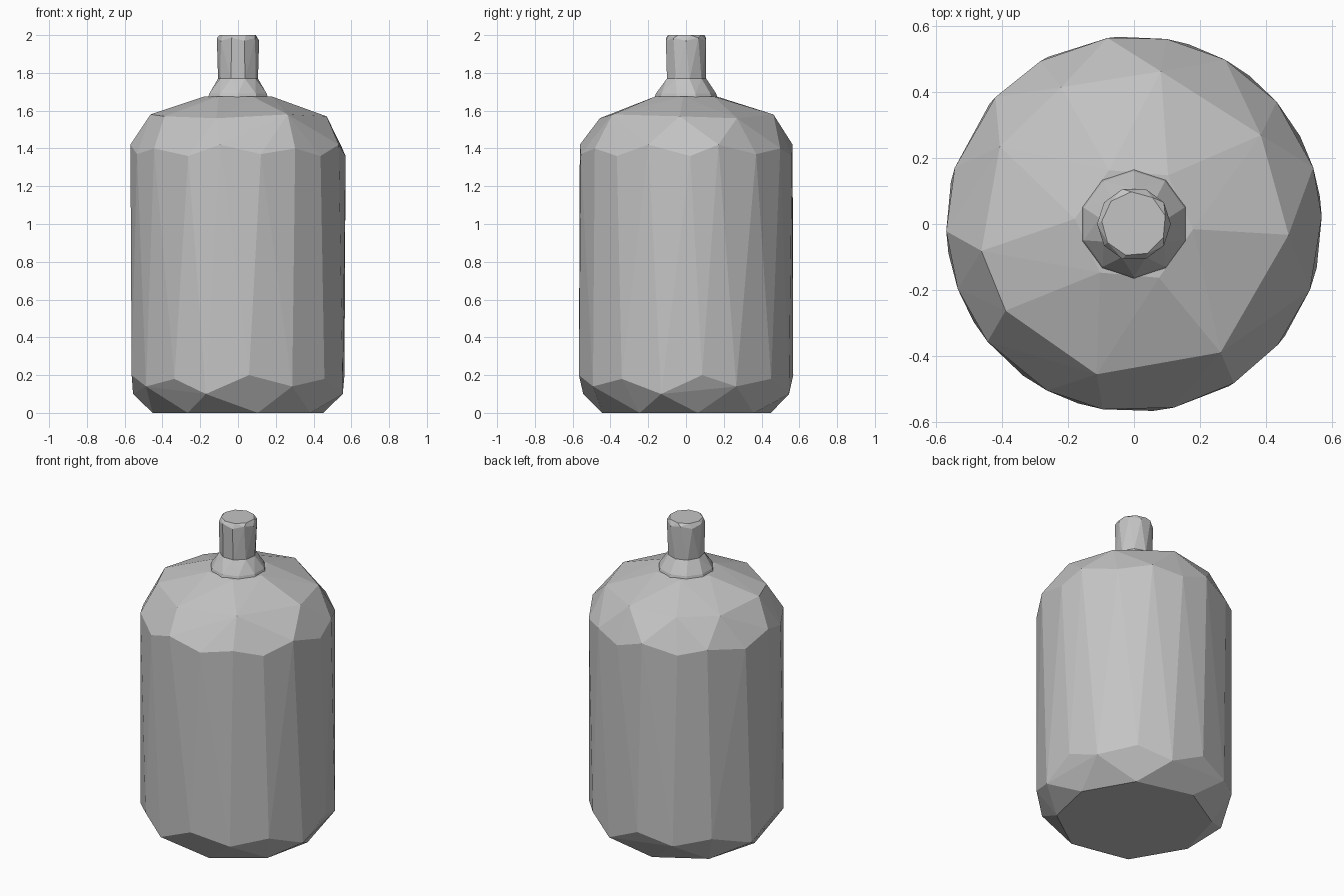
import bpy
import bmesh
import random
from math import cos, sin, radians
from mathutils import Vector

random.seed(4)
if "Cube" in bpy.data.objects:
    bpy.data.objects.remove(bpy.data.objects["Cube"], do_unlink=True)

grey = bpy.data.materials.new("plain_grey")
grey.use_nodes = True
colour = (0.55, 0.55, 0.55, 1)
grey.diffuse_color = colour
grey.node_tree.nodes["Principled BSDF"].inputs["Base Color"].default_value = colour


def ring(radius, heights, angles):
    """Points round the axis; heights are cycled to make a zigzag edge."""
    return [Vector((radius * cos(radians(a)), radius * sin(radians(a)),
                    heights[i % len(heights)])) for i, a in enumerate(angles)]


def even(count, start=0, jitter=0):
    return [start + 360 * i / count + random.uniform(-jitter, jitter)
            for i in range(count)]


def faceted(name, points):
    """Wrap a set of rings in a flat-shaded convex skin."""
    bm = bmesh.new()
    for p in points:
        bm.verts.new(p)
    hull = bmesh.ops.convex_hull(bm, input=bm.verts)
    loose = {v for v in hull["geom_interior"] + hull["geom_unused"]
             if isinstance(v, bmesh.types.BMVert)}
    bmesh.ops.delete(bm, geom=list(loose), context='VERTS')
    bmesh.ops.dissolve_limit(bm, angle_limit=radians(1),
                             verts=bm.verts, edges=bm.edges)
    bmesh.ops.recalc_face_normals(bm, faces=bm.faces)
    mesh = bpy.data.meshes.new(name)
    bm.to_mesh(mesh)
    bm.free()
    mesh.materials.append(grey)
    obj = bpy.data.objects.new(name, mesh)
    bpy.context.collection.objects.link(obj)
    return obj


# Bottle body: base, lower wall, upper wall, shoulder and shoulder top
shoulder_angles = [-146, -104, -56, -4, 35, 80, 118, 150, 190]
faceted("bottle_body",
        ring(0.455, [0], even(8, 10, 4))
        + ring(0.57, [0.2, 0.14, 0.18, 0.1], even(16, 7, 3))
        + ring(0.57, [1.36, 1.42, 1.37, 1.4], even(18, 0, 3))
        + ring(0.47, [1.57, 1.56, 1.58], shoulder_angles)
        + ring(0.18, [1.675], even(6, 55)))

# Flared collar at the foot of the neck
faceted("neck_collar",
        ring(0.165, [1.672], even(10, 18))
        + ring(0.16, [1.69], even(10, 18))
        + ring(0.107, [1.77], even(9, 10)))

# Neck with a small bevel under its closed top
faceted("bottle_neck",
        ring(0.107, [1.76], even(9, 10))
        + ring(0.112, [1.97, 1.985], even(10, 0))
        + ring(0.098, [2.0], even(9, 15)))
